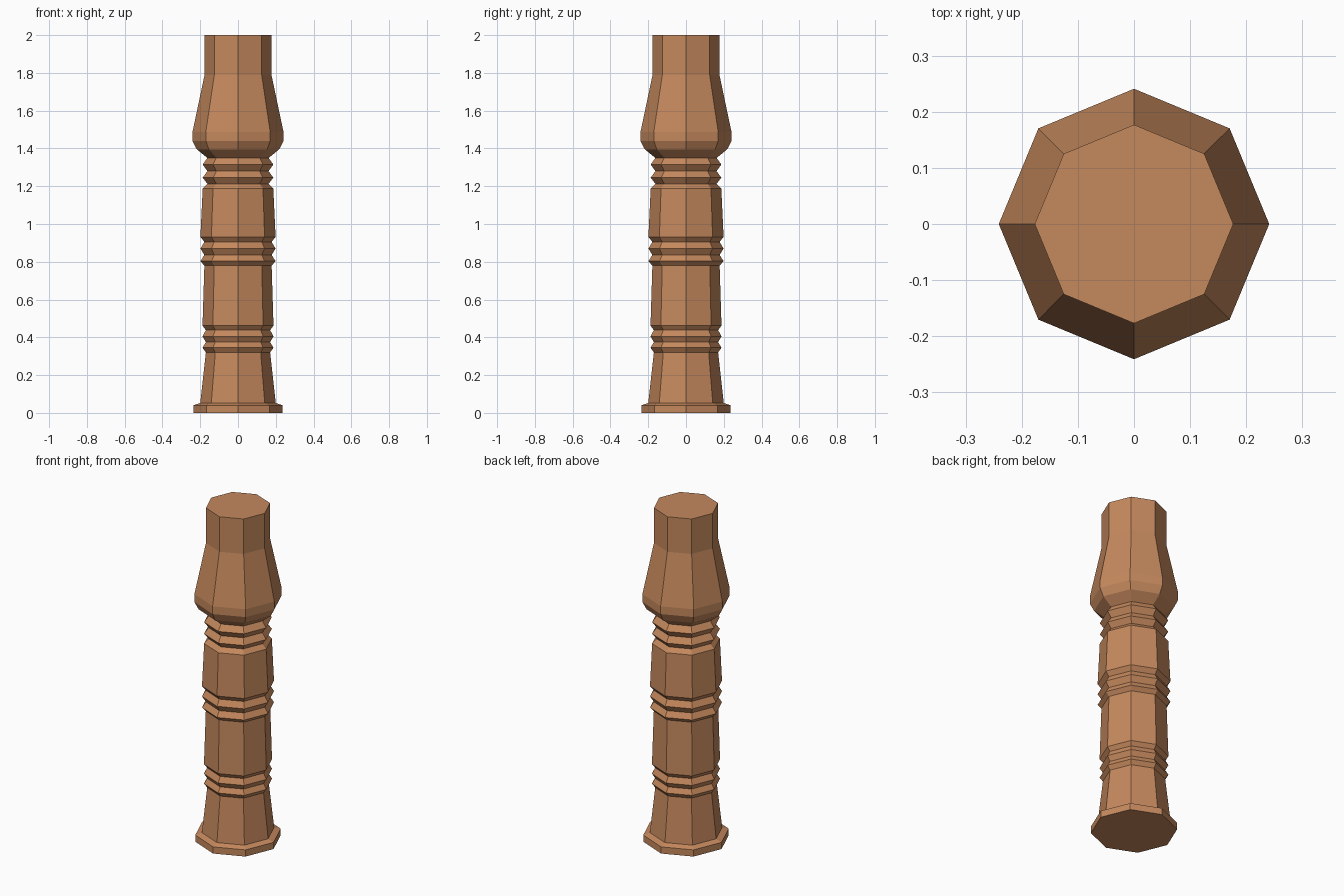
import bpy, bmesh, math

if "Cube" in bpy.data.objects:
    bpy.data.objects.remove(bpy.data.objects["Cube"])

SIDES = 8

wood = bpy.data.materials.new("warm brown wood")
wood.diffuse_color = (0.56, 0.25, 0.11, 1)
wood.use_nodes = True
wood.node_tree.nodes["Principled BSDF"].inputs["Base Color"].default_value = wood.diffuse_color


def ridges(lines, outer, inner):
    """Zigzag rings: alternate groove and ridge radii going up."""
    return [(outer if i % 2 else inner, z) for i, z in enumerate(lines)]


# Profile (radius, height) from bottom to top
profile = [(0.236, 0.0), (0.236, 0.04), (0.20, 0.052)]                      # foot plate
profile += ridges([0.32, 0.345, 0.375, 0.405, 0.438, 0.462], 0.188, 0.17)   # lower rings
profile += ridges([0.78, 0.803, 0.836, 0.87, 0.905, 0.932], 0.199, 0.178)   # middle rings
profile += [(0.187, 1.187)]                                                 # upper shaft
profile += ridges([1.213, 1.245, 1.28, 1.315, 1.35], 0.187, 0.162)          # neck rings
profile += [(0.218, 1.395), (0.241, 1.44), (0.241, 1.487),                  # bulb
            (0.177, 1.79), (0.177, 2.0)]                                    # top stem

# Turned octagonal post
bm = bmesh.new()
rings = [[bm.verts.new((r * math.cos(2 * math.pi * k / SIDES),
                        r * math.sin(2 * math.pi * k / SIDES), z))
          for k in range(SIDES)] for r, z in profile]
for a, b in zip(rings, rings[1:]):
    for k in range(SIDES):
        n = (k + 1) % SIDES
        bm.faces.new((a[k], a[n], b[n], b[k]))
bm.faces.new(rings[0][::-1])
bm.faces.new(rings[-1])
bmesh.ops.recalc_face_normals(bm, faces=bm.faces[:])

mesh = bpy.data.meshes.new("turned_post")
bm.to_mesh(mesh)
bm.free()
mesh.materials.append(wood)
bpy.context.collection.objects.link(bpy.data.objects.new("turned_post", mesh))
